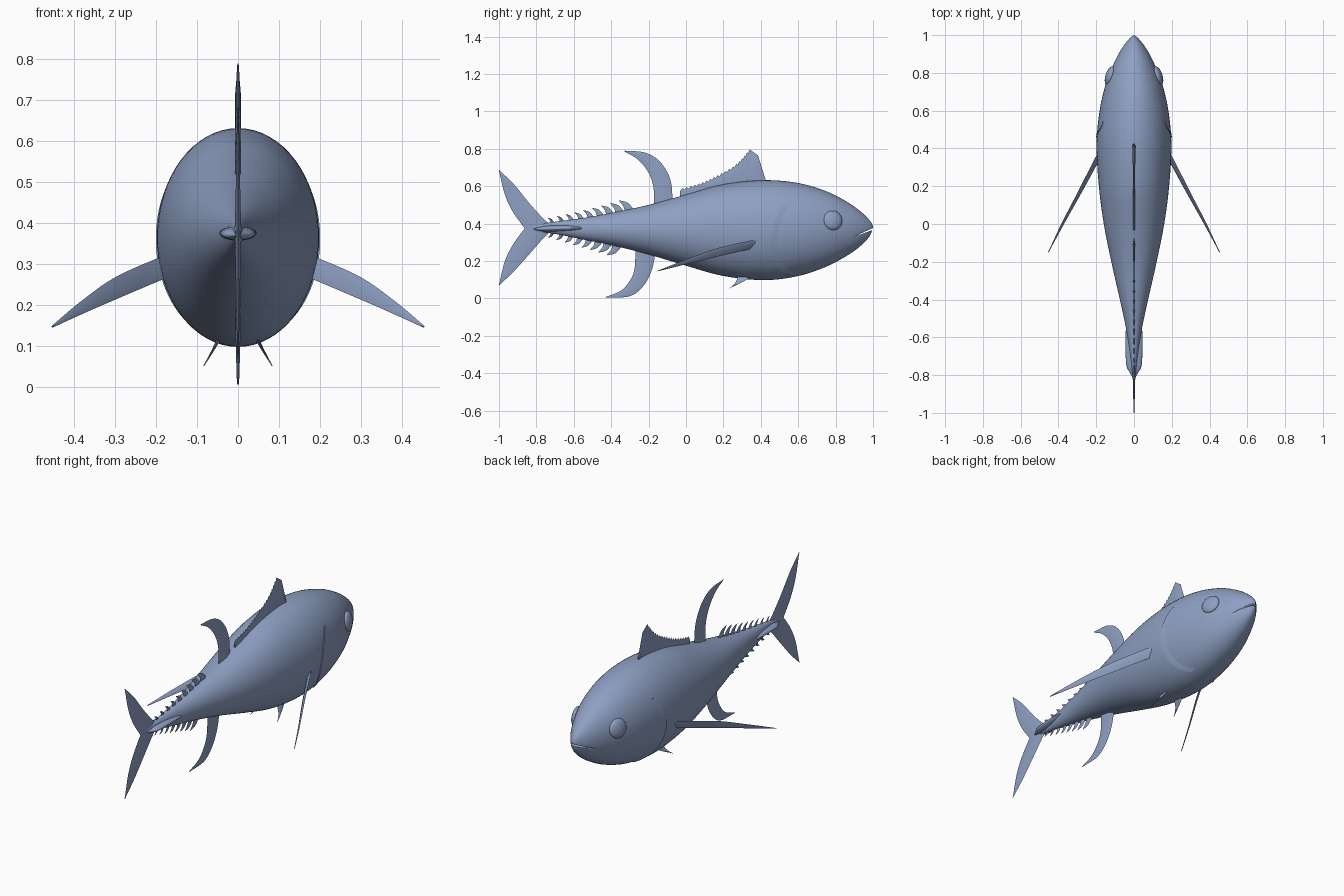
import bpy
import bmesh
import math
from mathutils import Vector

if "Cube" in bpy.data.objects:
    bpy.data.objects.remove(bpy.data.objects["Cube"])

# One flat colour for the whole fish
skin = bpy.data.materials.new("slate blue")
skin.use_nodes = True
skin.diffuse_color = (0.27, 0.35, 0.54, 1)
skin.node_tree.nodes["Principled BSDF"].inputs["Base Color"].default_value = skin.diffuse_color


def smooth(points, steps):
    """Catmull-Rom through a list of equal-length tuples."""
    pts = [Vector(p) for p in points]
    ext = [pts[0] * 2 - pts[1]] + pts + [pts[-1] * 2 - pts[-2]]
    out = []
    for a, b, c, d in zip(ext, ext[1:], ext[2:], ext[3:]):
        for k in range(steps):
            t = k / steps
            out.append(b + (c - a) * t / 2 + (a * 2 - b * 5 + c * 4 - d) * t * t / 2
                       + (b * 3 - a - c * 3 + d) * t ** 3 / 2)
    return out + [pts[-1]]


def finish(name, bm, angle=40):
    """Turn a bmesh into a smooth-shaded object with the skin material."""
    bmesh.ops.remove_doubles(bm, verts=bm.verts, dist=1e-5)
    bmesh.ops.recalc_face_normals(bm, faces=bm.faces)
    mesh = bpy.data.meshes.new(name)
    bm.to_mesh(mesh)
    bm.free()
    mesh.materials.append(skin)
    obj = bpy.data.objects.new(name, mesh)
    bpy.context.collection.objects.link(obj)
    bpy.ops.object.select_all(action='DESELECT')
    obj.select_set(True)
    bpy.context.view_layer.objects.active = obj
    bpy.ops.object.shade_smooth_by_angle(angle=math.radians(angle))
    return obj


def skin_rings(bm, rings, closed=True, caps=True):
    """Bridge successive rings of points with quads."""
    rows = [[bm.verts.new(p) for p in ring] for ring in rings]
    n = len(rows[0])
    for a, b in zip(rows, rows[1:]):
        for i in range(n if closed else n - 1):
            j = (i + 1) % n
            bm.faces.new((a[i], a[j], b[j], b[i]))
    if caps:
        bm.faces.new(rows[0])
        bm.faces.new(rows[-1])


def oval(st, angle, grow=0.0):
    """Point on the oval section of a station (y, top, bottom, half width)."""
    y, top, bottom, half = st
    return Vector(((half + grow) * math.cos(angle), y,
                   (top + bottom) / 2 + ((top - bottom) / 2 + grow) * math.sin(angle)))


def loft(name, stations, sides=48):
    bm = bmesh.new()
    skin_rings(bm, [[oval(s, math.tau * i / sides) for i in range(sides)] for s in stations])
    return finish(name, bm)


def fin(name, lead, trail, thick, steps=5, side=None, tip=0.2):
    """Lens-section fin strung between a leading and a trailing edge."""
    if len(lead[0]) == 2:
        lead, trail = [[(0, *p) for p in e] for e in (lead, trail)]
    lead, trail = smooth(lead, steps), smooth(trail, steps)
    normal = Vector(side or (1, 0, 0)).normalized()
    rings = []
    for i, (a, b) in enumerate(zip(lead, trail)):
        bulge = normal * thick * (1 - (1 - tip) * i / (len(lead) - 1))
        mid = a.lerp(b, 0.4)
        rings.append([a, mid + bulge, b, mid - bulge])
    bm = bmesh.new()
    skin_rings(bm, rings)
    return finish(name, bm)


# Body: stations from tail to nose
body_stations = smooth([
    (-.82, .39, .36, .006), (-.7, .41, .345, .02), (-.55, .43, .315, .043),
    (-.4, .457, .285, .075), (-.2, .5, .235, .12), (0, .555, .175, .16),
    (.2, .61, .12, .186), (.42, .632, .098, .198), (.6, .617, .12, .182),
    (.75, .573, .17, .147), (.86, .517, .228, .102), (.93, .468, .278, .064),
    (.98, .42, .33, .026), (1, .386, .38, .002)], 6)
body = loft("body", body_stations, 64)


def station(y):
    """Interpolated body section at a given y."""
    for a, b in zip(body_stations, body_stations[1:]):
        if a[0] <= y <= b[0]:
            return a.lerp(b, (y - a[0]) / (b[0] - a[0]))
    return body_stations[-1]


# Mouth: thin wedge cut out of the snout
bm = bmesh.new()
skin_rings(bm, [[(x, .9, .332), (x, 1.02, .386), (x, 1.02, .373)] for x in (-.2, .2)])
cutter = finish("mouth_cutter", bm)
cutter.hide_render = True
cut = body.modifiers.new("mouth", 'BOOLEAN')
cut.object, cut.operation, cut.solver = cutter, 'DIFFERENCE', 'EXACT'
bpy.context.view_layer.objects.active = body
bpy.ops.object.modifier_apply(modifier=cut.name)
bpy.data.objects.remove(cutter)

# Flat keel either side of the tail root
loft("tail_keel", smooth([
    (-.825, .373, .369, .002), (-.79, .38, .362, .02), (-.75, .388, .358, .04),
    (-.66, .393, .358, .045), (-.57, .39, .362, .044), (-.48, .382, .37, .03)], 5), 24)

# Tail fin lobes
fin("tail_fin_upper", [(-.7, .38), (-.75, .415), (-.83, .5), (-.92, .61), (-.999, .686)],
    [(-.86, .372), (-.885, .405), (-.93, .47), (-.97, .56), (-1, .682)], .009)
fin("tail_fin_lower", [(-.7, .375), (-.75, .335), (-.83, .245), (-.92, .145), (-.999, .07)],
    [(-.86, .376), (-.885, .345), (-.93, .28), (-.97, .195), (-1, .074)], .009)

# Sickle-shaped second dorsal fin and anal fin
fin("second_dorsal_fin", [(-.07, .52), (-.085, .64), (-.14, .732), (-.22, .78), (-.33, .79)],
    [(-.17, .49), (-.175, .6), (-.205, .68), (-.26, .745), (-.33, .786)], .008)
fin("anal_fin", [(-.16, .27), (-.18, .16), (-.225, .07), (-.3, .012), (-.43, .004)],
    [(-.27, .27), (-.275, .16), (-.3, .095), (-.35, .04), (-.43, .008)], .008)

# First dorsal fin with a saw-toothed rear edge
crest = smooth([(.34, .797), (.27, .72), (.17, .66), (.07, .615), (-.04, .585)], 5)
top_edge, base_edge = [(.43, .62), (.385, .765)], [(.425, .6), (.38, .6)]
for p, q in zip(crest, crest[1:]):
    notch = p.lerp(q, .6) - Vector((0, .012))
    for v in (p, notch):
        top_edge.append(tuple(v))
        base_edge.append((v.x, station(v.x)[1] - .03))
fin("first_dorsal_fin", top_edge, base_edge, .007, steps=1, tip=.6)


def finlets(label, count, start, end, sign):
    """Row of small hooked fins shrinking towards the tail."""
    for i in range(count):
        f = i / (count - 1)
        y, h = start + (end - start) * f, .052 - .028 * f
        edge = 1 if sign > 0 else 2
        z = station(y)[edge]
        back = station(y - h)[edge]
        lead = [(y, z - sign * .012), (y - h * .7, z + sign * h * .55),
                (y - h * 1.55, back + sign * h)]
        trail = [(y - h, back - sign * .012), (y - h * 1.15, back + sign * h * .4),
                 (y - h * 1.6, back + sign * h * .95)]
        fin(f"{label}_finlet_{i + 1}", lead, trail, .005, steps=3)


finlets("upper", 9, -.275, -.7, 1)
finlets("lower", 8, -.34, -.7, -1)

for name, s in (("left", 1), ("right", -1)):
    def flip(points):
        return [(p[0] * s, p[1], p[2]) for p in points]

    # Pectoral fin swept back and down
    fin(name + "_pectoral_fin",
        flip([(.165, .41, .325), (.195, .37, .315), (.3, .165, .268), (.385, .0, .208), (.455, -.15, .149)]),
        flip([(.165, .37, .27), (.185, .335, .262), (.275, .17, .224), (.365, .01, .185), (.453, -.152, .145)]),
        .009, side=(.88 * s, .45, .1))

    # Small pelvic fin
    fin(name + "_pelvic_fin", flip([(.04, .37, .13), (.06, .31, .092), (.084, .23, .053)]),
        flip([(.04, .28, .13), (.064, .265, .085), (.083, .228, .05)]), .005, side=(s, 0, .5))

    # Eye: flattened dome turned to follow the head
    bm = bmesh.new()
    bmesh.ops.create_uvsphere(bm, u_segments=32, v_segments=16, radius=.052)
    eye = finish(name + "_eye", bm)
    eye.scale = (.42, 1, 1)
    eye.rotation_euler = (0, math.radians(-8 * s), math.radians(18 * s))
    eye.location = (s * (oval(station(.785), .2).x - .004), .785, .417)

    # Gill cover: thin shell lifting off the body at its rear edge
    rings = []
    for i in range(25):
        a = math.radians(-68 + 98 * i / 24)
        rear = .455 + .11 * (a + .25) ** 2
        row = [oval(station(rear + .012 * k), a, .004 - .0015 * k) for k in range(5)]
        row.append(oval(station(rear), a, -.004))
        rings.append(flip(row))
    bm = bmesh.new()
    skin_rings(bm, rings)
    finish(name + "_gill_cover", bm)
